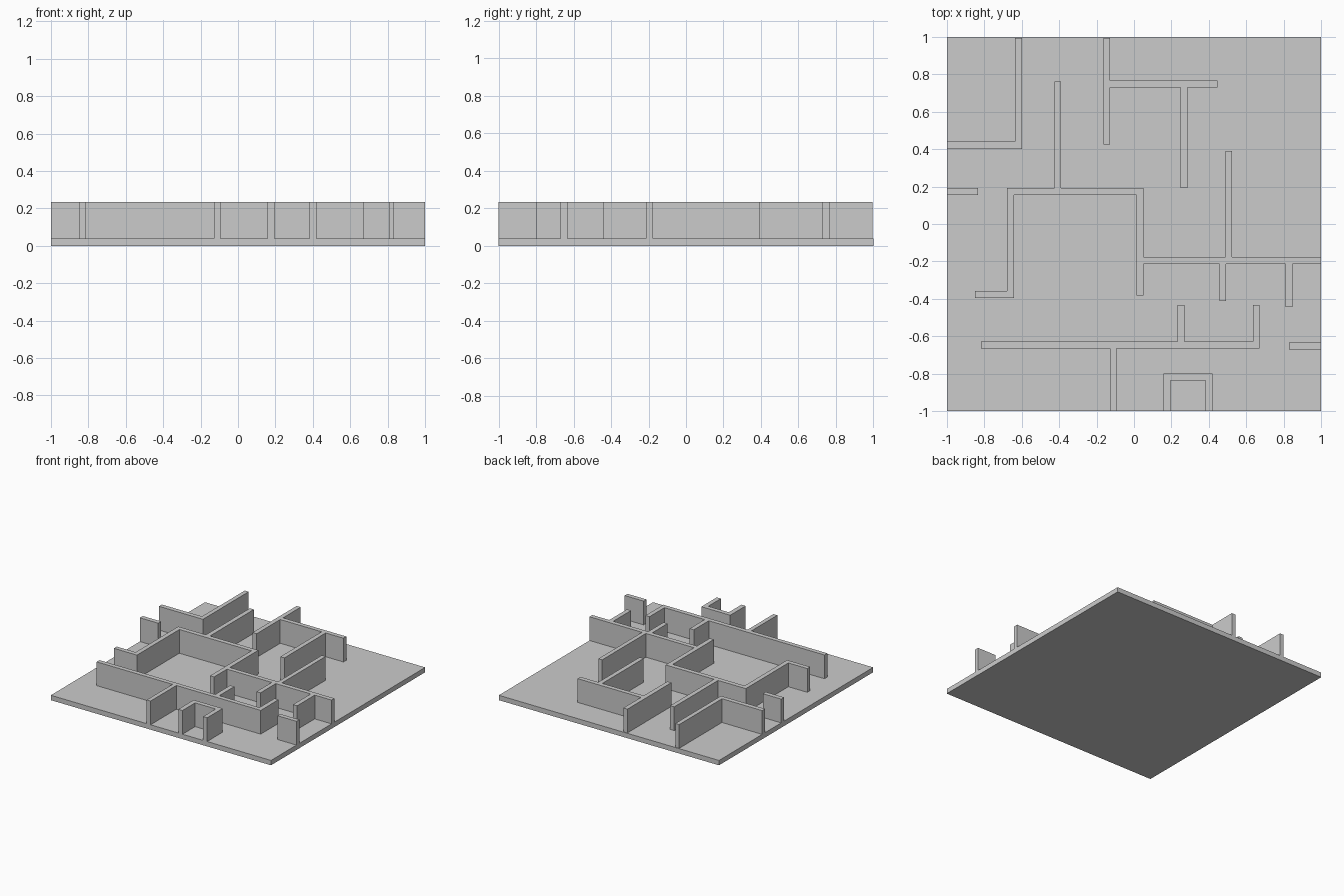
import bpy, bmesh

if "Cube" in bpy.data.objects:
    bpy.data.objects.remove(bpy.data.objects["Cube"])

FLOOR, TOP = 0.04, 0.235


def wall_group(name, rects, z0=FLOOR, z1=TOP):
    """Union of axis-aligned rectangles (x0, x1, y0, y1), extruded to a clean solid."""
    xs = sorted({v for r in rects for v in r[:2]})
    ys = sorted({v for r in rects for v in r[2:]})
    bm = bmesh.new()
    verts = {}

    def vert(x, y):
        if (x, y) not in verts:
            verts[x, y] = bm.verts.new((x, y, z0))
        return verts[x, y]

    for xa, xb in zip(xs, xs[1:]):
        for ya, yb in zip(ys, ys[1:]):
            cx, cy = (xa + xb) / 2, (ya + yb) / 2
            if any(r[0] < cx < r[1] and r[2] < cy < r[3] for r in rects):
                bm.faces.new([vert(xa, ya), vert(xb, ya), vert(xb, yb), vert(xa, yb)])
    ext = bmesh.ops.extrude_face_region(bm, geom=bm.faces[:], use_keep_orig=True)
    bmesh.ops.translate(bm, vec=(0, 0, z1 - z0),
                        verts=[g for g in ext["geom"] if isinstance(g, bmesh.types.BMVert)])
    bmesh.ops.recalc_face_normals(bm, faces=bm.faces[:])
    bmesh.ops.dissolve_limit(bm, angle_limit=0.01, verts=bm.verts[:], edges=bm.edges[:])
    me = bpy.data.meshes.new(name)
    bm.to_mesh(me)
    bm.free()
    ob = bpy.data.objects.new(name, me)
    bpy.context.collection.objects.link(ob)


# Floor slab
wall_group("floor_slab", [(-1, 1, -1, 1)], 0, FLOOR)

# Back left corner room
wall_group("corner_room_wall", [(-0.635, -0.6, 0.402, 0.995), (-1, -0.6, 0.402, 0.44)])

# Back middle walls
wall_group("back_walls", [
    (-0.164, -0.127, 0.424, 0.995),
    (-0.164, 0.447, 0.729, 0.766),
    (0.249, 0.286, 0.193, 0.766)])

# Central rooms and the corridor running to the right edge
wall_group("central_walls", [
    (-0.426, -0.389, 0.155, 0.761),
    (-0.678, 0.05, 0.155, 0.193),
    (-0.678, -0.641, -0.396, 0.193),
    (-0.85, -0.641, -0.396, -0.359),
    (0.013, 0.05, -0.381, 0.193),
    (0.013, 1, -0.214, -0.177),
    (0.488, 0.523, -0.214, 0.391),
    (0.456, 0.493, -0.413, -0.177),
    (0.81, 0.847, -0.444, -0.177)])

# Front walls
wall_group("front_walls", [
    (-0.818, 0.672, -0.665, -0.628),
    (0.233, 0.27, -0.665, -0.434),
    (0.635, 0.672, -0.665, -0.434),
    (-0.129, -0.094, -1, -0.628)])

# Small closet on the front edge
wall_group("front_closet", [
    (0.158, 0.196, -1, -0.799),
    (0.383, 0.42, -1, -0.799),
    (0.158, 0.42, -0.836, -0.799)])

# Short stubs at the side edges
wall_group("left_stub", [(-1, -0.833, 0.155, 0.193)])
wall_group("right_stub", [(0.828, 1, -0.67, -0.633)])
